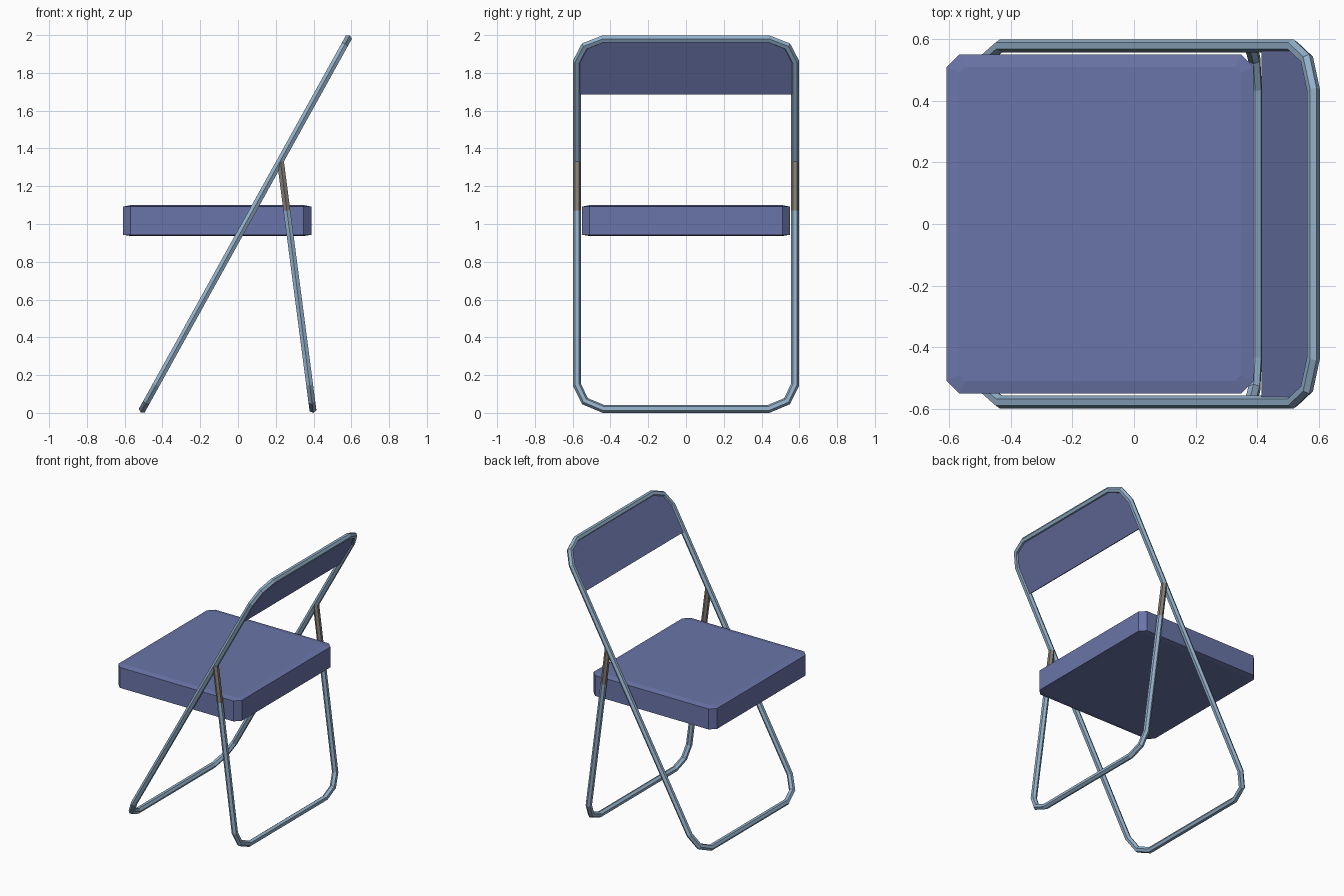
import bpy, bmesh, math
from mathutils import Vector

if "Cube" in bpy.data.objects:
    bpy.data.objects.remove(bpy.data.objects["Cube"])


def material(name, rgb):
    m = bpy.data.materials.new(name)
    m.diffuse_color = (*rgb, 1)
    m.use_nodes = True
    m.node_tree.nodes["Principled BSDF"].inputs["Base Color"].default_value = m.diffuse_color
    return m


BLUE = material("blue upholstery", (0.144, 0.178, 0.392))
STEEL = material("pale blue steel", (0.296, 0.445, 0.60))
GREY = material("warm grey metal", (0.242, 0.216, 0.195))
SIDE_Y, R = 0.578, 0.021


def finish(name, bm, mat):
    bmesh.ops.recalc_face_normals(bm, faces=bm.faces)
    me = bpy.data.meshes.new(name)
    bm.to_mesh(me)
    bm.free()
    me.materials.append(mat)
    ob = bpy.data.objects.new(name, me)
    bpy.context.collection.objects.link(ob)
    return ob


def bridge(bm, a, b):
    n = len(a)
    for i in range(n):
        j = (i + 1) % n
        bm.faces.new((a[i], a[j], b[j], b[i]))


def tube(name, pts, normal, mat, closed=False):
    """Six-sided mitred tube along a flat path."""
    bm = bmesh.new()
    pts = [Vector(p) for p in pts]
    n = len(pts)
    rings = []
    for i, p in enumerate(pts):
        t_in = (p - pts[i - 1]).normalized() if closed or i > 0 else None
        t_out = (pts[(i + 1) % n] - p).normalized() if closed or i < n - 1 else None
        t_in = t_in or t_out
        t_out = t_out or t_in
        t = (t_in + t_out).normalized()
        m = t.cross(normal) / t.dot(t_in)
        rings.append([bm.verts.new(p + R * (math.cos(a) * m + math.sin(a) * normal))
                      for a in (k * math.pi / 3 for k in range(6))])
    for i in range(n if closed else n - 1):
        bridge(bm, rings[i], rings[(i + 1) % n])
    if not closed:
        bm.faces.new(rings[0])
        bm.faces.new(rings[-1])
    return finish(name, bm, mat)


def on_line(z, a, b):
    """x on a slanted side line from a to b, each (x, z)."""
    return a[0] + (z - a[1]) * (b[0] - a[0]) / (b[1] - a[1])


def lay(profile, a, b):
    return [Vector((on_line(z, a, b), y, z)) for y, z in profile]


def plane_normal(a, b):
    d = Vector((b[0] - a[0], 0, b[1] - a[1])).normalized()
    return d.cross(Vector((0, 1, 0))).normalized()


def mirrored(half):
    return half + [(-y, z) for y, z in reversed(half)]


BOTTOM = [(SIDE_Y, 0.15), (0.535, 0.062), (0.437, 0.021)]
TOP = [(0.437, 1.98), (0.535, 1.942), (SIDE_Y, 1.86)]

# Main frame: closed slanted loop forming front legs and back uprights
FA, FB = (-0.505, 0.02), (0.582, 1.98)
FN = plane_normal(FA, FB)
loop = mirrored(BOTTOM) + [(-y, z) for y, z in reversed(TOP)] + TOP
tube("front_frame", lay(loop, FA, FB), FN, STEEL, True)

# Rear leg: U-shaped tube with grey upper struts
RA, RB = (0.396, 0.02), (0.225, 1.33)
RN = plane_normal(RA, RB)
tube("rear_leg", lay(mirrored([(SIDE_Y, 1.07)] + BOTTOM), RA, RB), RN, STEEL)
for side, s in (("left", -1), ("right", 1)):
    tube(side + "_strut", lay([(s * SIDE_Y, 1.07), (s * SIDE_Y, 1.33)], RA, RB), RN, GREY)

# Backrest: thin panel filling the top of the frame
bm = bmesh.new()
panel = lay(mirrored([(0.565, 1.69), (0.565, 1.86), (0.525, 1.935), (0.432, 1.97)]), FA, FB)
sides = [[bm.verts.new(p + FN * o) for p in panel] for o in (-0.008, 0.008)]
bridge(bm, *sides)
for ring in sides:
    bm.faces.new(ring)
finish("backrest", bm, BLUE)

# Seat: chamfered cushion with softly sloped top and bottom borders
bm = bmesh.new()
CX, HX, HY, C = -0.11, 0.498, 0.55, 0.04
rings = []
for z, inset in ((0.937, 0.035), (0.943, 0), (1.092, 0), (1.10, 0.04)):
    hx, hy = HX - inset, HY - inset
    c = C - inset * 0.5
    outline = [(hx, hy - c), (hx - c, hy), (c - hx, hy), (-hx, hy - c),
               (-hx, c - hy), (c - hx, -hy), (hx - c, -hy), (hx, c - hy)]
    rings.append([bm.verts.new((CX + x, y, z)) for x, y in outline])
for lo, hi in zip(rings, rings[1:]):
    bridge(bm, lo, hi)
bm.faces.new(rings[0])
bm.faces.new(rings[-1])
finish("seat", bm, BLUE)
